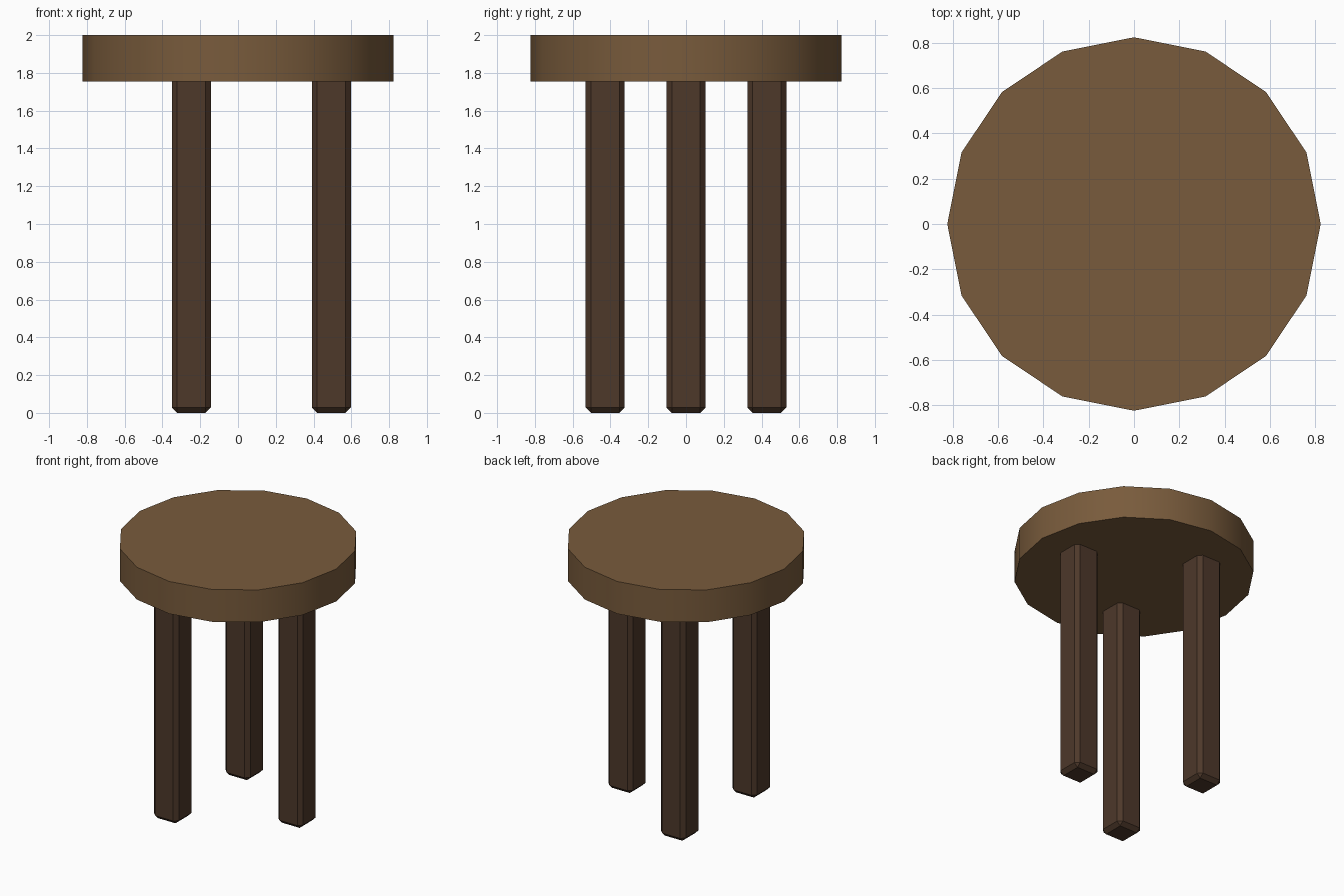
import bpy
import math

if "Cube" in bpy.data.objects:
    bpy.data.objects.remove(bpy.data.objects["Cube"])


def colour(name, rgb):
    mat = bpy.data.materials.new(name)
    mat.diffuse_color = (*rgb, 1)
    mat.use_nodes = True
    mat.node_tree.nodes["Principled BSDF"].inputs["Base Color"].default_value = mat.diffuse_color
    return mat


seat_wood = colour("seat_wood", (0.19, 0.105, 0.045))
leg_wood = colour("leg_wood", (0.075, 0.04, 0.023))

# Seat: sixteen-sided disc with a corner on the x axis
bpy.ops.mesh.primitive_cylinder_add(vertices=16, radius=0.823, depth=0.245,
                                    location=(0, 0, 1.8775))
seat = bpy.context.object
seat.name = "seat"
seat.data.materials.append(seat_wood)
bpy.ops.object.shade_smooth_by_angle(angle=math.radians(30))

# Legs: three chamfered square posts, set into the seat
LEG_TOP = 1.80
for i, name in enumerate(("right_leg", "back_left_leg", "front_left_leg")):
    a = math.radians(120 * i)
    bpy.ops.mesh.primitive_cube_add(
        size=1, location=(0.494 * math.cos(a), 0.494 * math.sin(a), LEG_TOP / 2))
    leg = bpy.context.object
    leg.name = name
    leg.scale = (0.206, 0.206, LEG_TOP)
    bpy.ops.object.transform_apply(location=False, rotation=False, scale=True)
    bevel = leg.modifiers.new("chamfer", 'BEVEL')
    bevel.width = 0.028
    bevel.segments = 1
    leg.data.materials.append(leg_wood)
